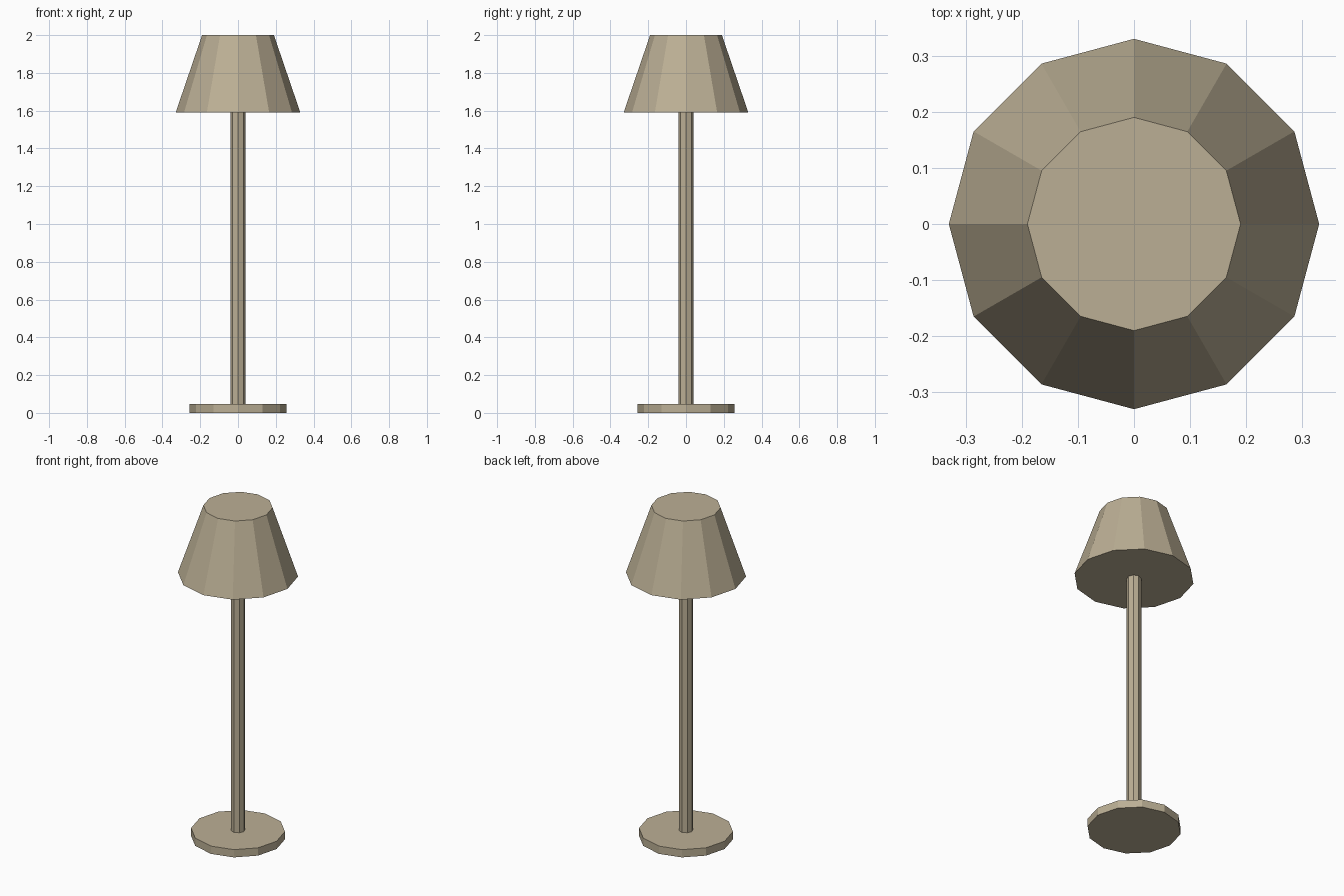
import bpy

if "Cube" in bpy.data.objects:
    bpy.data.objects.remove(bpy.data.objects["Cube"])

beige = bpy.data.materials.new("warm_beige")
beige.diffuse_color = (0.50, 0.43, 0.30, 1.0)
beige.use_nodes = True
beige.node_tree.nodes["Principled BSDF"].inputs["Base Color"].default_value = beige.diffuse_color


def frustum(name, sides, r_bottom, r_top, z0, z1):
    """Flat-shaded capped cone section standing between z0 and z1."""
    bpy.ops.mesh.primitive_cone_add(
        vertices=sides, radius1=r_bottom, radius2=r_top,
        depth=z1 - z0, location=(0, 0, (z0 + z1) / 2))
    obj = bpy.context.object
    obj.name = name
    obj.data.materials.append(beige)
    return obj


# Round foot plate
frustum("base", 12, 0.258, 0.258, 0.0, 0.047)
# Slim octagonal stem
frustum("pole", 8, 0.04, 0.04, 0.047, 1.59)
# Closed tapered shade
frustum("lampshade", 12, 0.33, 0.19, 1.59, 2.0)
